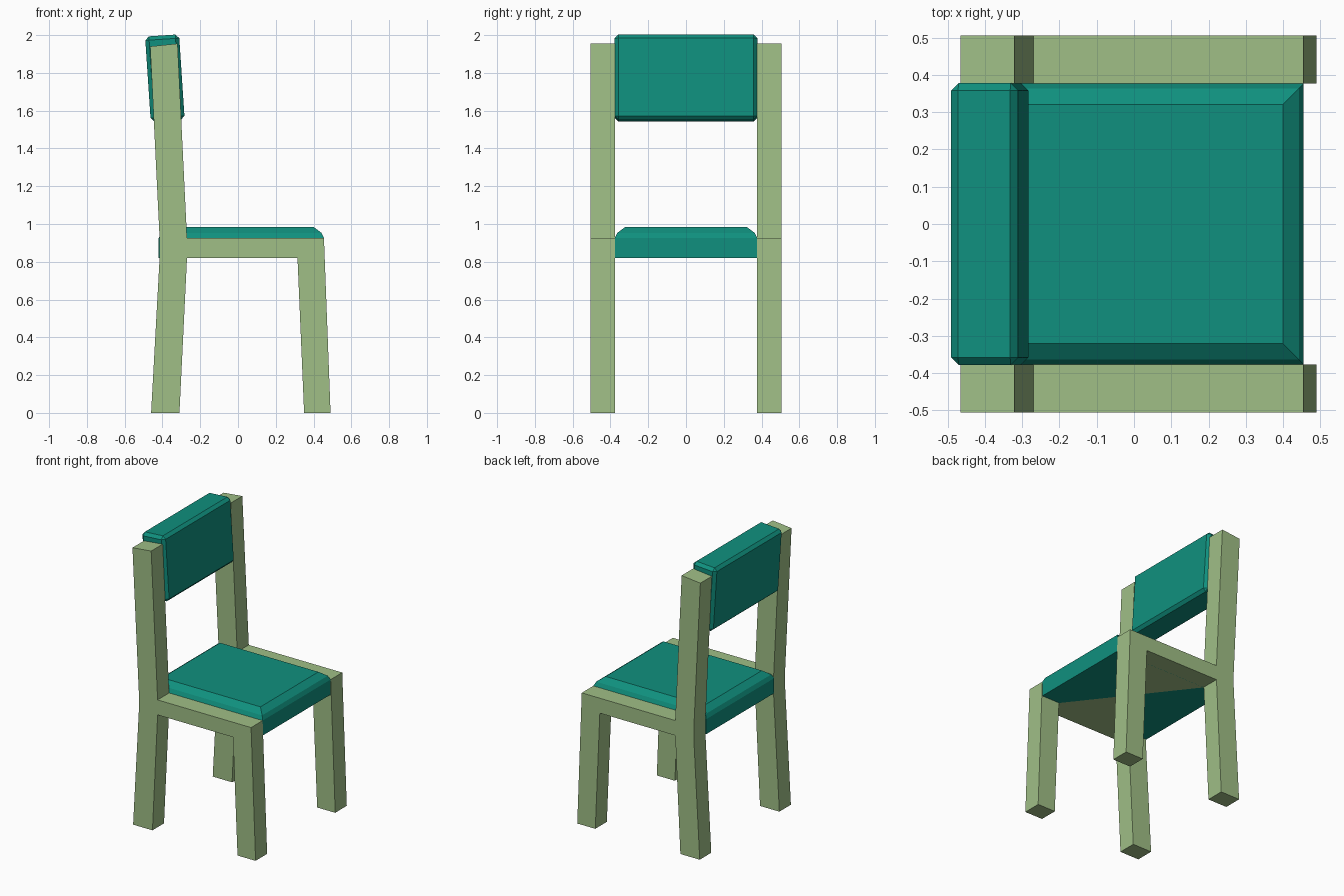
import bpy, bmesh, math
from mathutils import Matrix

if "Cube" in bpy.data.objects:
    bpy.data.objects.remove(bpy.data.objects["Cube"])


def material(name, color):
    m = bpy.data.materials.new(name)
    m.diffuse_color = color
    m.use_nodes = True
    m.node_tree.nodes["Principled BSDF"].inputs["Base Color"].default_value = m.diffuse_color
    return m


def finish(name, bm, mat, fix_normals=True):
    if fix_normals:
        bmesh.ops.recalc_face_normals(bm, faces=bm.faces)
    me = bpy.data.meshes.new(name)
    bm.to_mesh(me)
    bm.free()
    me.materials.append(mat)
    ob = bpy.data.objects.new(name, me)
    bpy.context.collection.objects.link(ob)
    return ob


wood = material("painted_wood", (0.35, 0.52, 0.24, 1))
teal = material("teal_cushion", (0.005, 0.28, 0.21, 1))

# Side frames: back post, rail and front leg in one extruded profile
PROFILE = [(-.46, 0), (-.31, 0), (-.27, .82), (.315, .82), (.35, 0), (.49, 0),
           (.455, .925), (-.27, .925), (-.32, 1.955), (-.465, 1.94),
           (-.415, .925), (-.415, .82)]


def side_frame(name, y0, y1):
    bm = bmesh.new()
    face = bm.faces.new([bm.verts.new((x, y0, z)) for x, z in PROFILE])
    ext = bmesh.ops.extrude_face_region(bm, geom=[face], use_keep_orig=True)
    verts = [g for g in ext["geom"] if isinstance(g, bmesh.types.BMVert)]
    bmesh.ops.translate(bm, verts=verts, vec=(0, y1 - y0, 0))
    finish(name, bm, wood)


side_frame("left_side_frame", -.505, -.377)
side_frame("right_side_frame", .377, .505)

# Seat cushion: stacked rings (inset, height) giving a two-step bevelled top
bm = bmesh.new()
rings = []
for inset, z in [(0, .82), (0, .925), (.013, .953), (.056, .985)]:
    x0, x1, y = -.42 + inset, .455 - inset, .377 - inset
    rings.append([bm.verts.new((px, py, z))
                  for px, py in ((x0, -y), (x1, -y), (x1, y), (x0, y))])
for a, b in zip(rings, rings[1:]):
    for i in range(4):
        j = (i + 1) % 4
        bm.faces.new((a[i], a[j], b[j], b[i]))
bm.faces.new(rings[0][::-1])
bm.faces.new(rings[-1])
finish("seat_cushion", bm, teal)

# Wooden gussets under the seat: a triangle from each rail to the middle
bm = bmesh.new()
mid = bm.verts.new((.0225, 0, .819))
for s in (1, -1):
    a = bm.verts.new((-.27 * s if s > 0 else .315, .377 * s, .819))
    b = bm.verts.new((.315 if s > 0 else -.27, .377 * s, .819))
    bm.faces.new((a, b, mid))
for f in bm.faces:
    f.normal_update()
    if f.normal.z > 0:
        f.normal_flip()
finish("seat_underside_gussets", bm, wood, False)

# Backrest pad: chamfered block leaning back between the posts
bm = bmesh.new()
bmesh.ops.create_cube(bm, size=1)
bmesh.ops.scale(bm, verts=bm.verts, vec=(.18, .756, .452))
bmesh.ops.bevel(bm, geom=bm.edges[:], offset=.02, segments=1,
                profile=.5, affect='EDGES')
bmesh.ops.transform(bm, verts=bm.verts,
                    matrix=Matrix.Translation((-.387, 0, 1.7725))
                    @ Matrix.Rotation(math.radians(-3.8), 4, 'Y'))
finish("backrest_pad", bm, teal)
